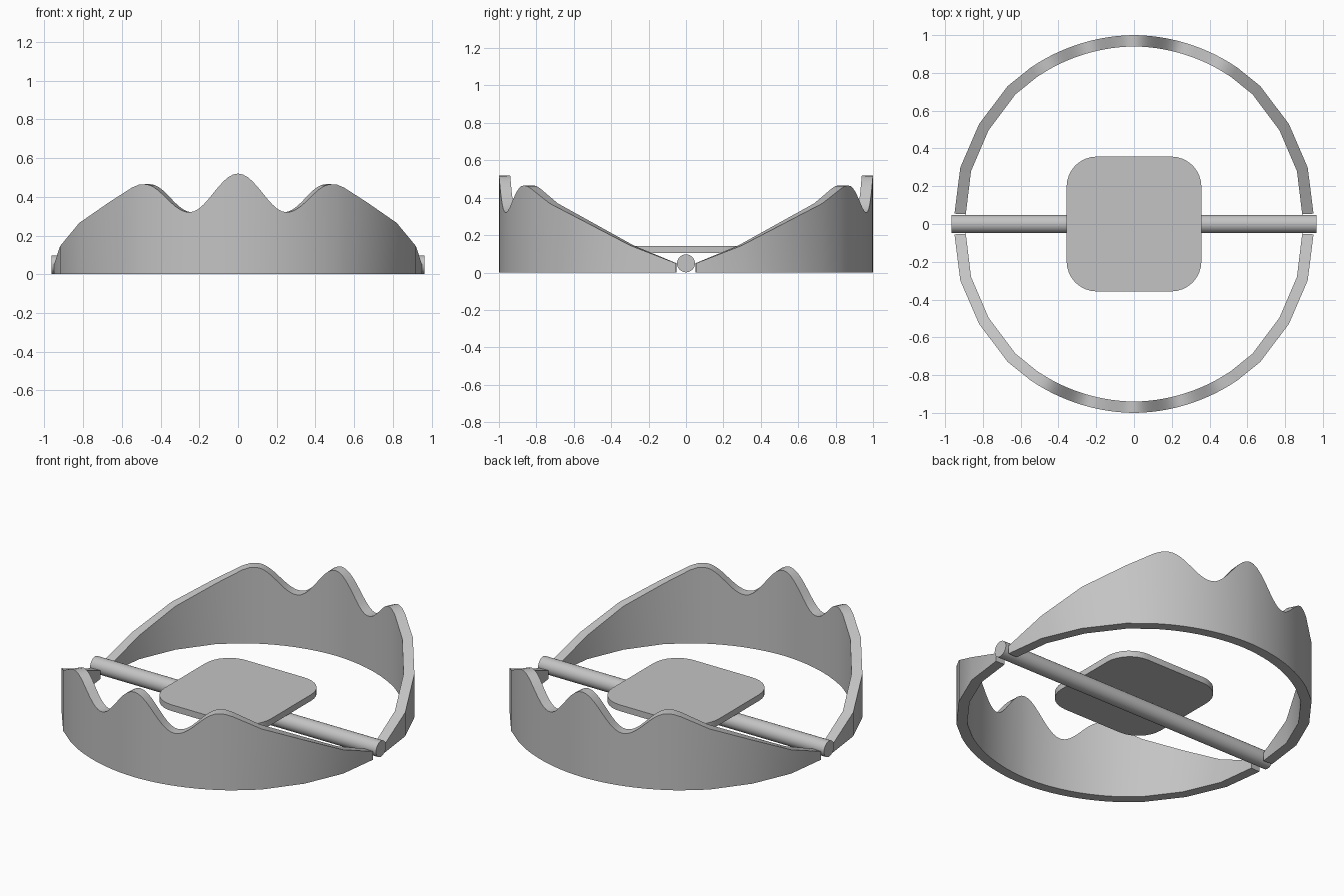
import bpy, bmesh
from math import sin, cos, pi, radians

cube = bpy.data.objects.get("Cube")
if cube:
    bpy.data.objects.remove(cube, do_unlink=True)

steel = bpy.data.materials.new("grey steel")
steel.use_nodes = True
steel.diffuse_color = (0.55, 0.55, 0.55, 1)
steel.node_tree.nodes["Principled BSDF"].inputs["Base Color"].default_value = (0.55, 0.55, 0.55, 1)


def finish(name, bm):
    bmesh.ops.recalc_face_normals(bm, faces=bm.faces)
    mesh = bpy.data.meshes.new(name)
    bm.to_mesh(mesh)
    bm.free()
    obj = bpy.data.objects.new(name, mesh)
    bpy.context.collection.objects.link(obj)
    mesh.materials.append(steel)
    bpy.ops.object.select_all(action='DESELECT')
    obj.select_set(True)
    bpy.context.view_layer.objects.active = obj
    bpy.ops.object.shade_smooth_by_angle(angle=radians(30))
    return obj


def wave(start, end, steps):
    """Rounded slope between a tooth tip and a valley: (angle, height)."""
    (a0, z0), (a1, z1) = start, end
    return [(a0 + (a1 - a0) * i / steps,
             z1 + (z0 - z1) * (1 + cos(pi * i / steps)) / 2) for i in range(steps)]


# Half of a jaw: angle from the middle, outer radius and height
tip, valley, side_tip = (0, 0.52), (14.6, 0.32), (29, 0.465)
teeth = wave(tip, valley, 10) + wave(valley, side_tip, 10) + [side_tip, (31, 0.463), (33.5, 0.448)]
half = [(a, 1 - 0.00023 * a, z) for a, z in teeth]
half += [(42.5, 0.99, 0.37), (57.2, 0.976, 0.265), (72, 0.967, 0.145), (86.7, 0.952, 0.05)]
profile = [(-a, r, z) for a, r, z in reversed(half[1:])] + half
WALL = 0.06


# Toothed jaws, one in front and one behind
def jaw(name, side):
    bm = bmesh.new()
    rings = []
    for a, r, z in profile:
        a = radians(a)
        rings.append([bm.verts.new((rad * sin(a), side * rad * cos(a), h))
                      for rad, h in ((r, 0), (r, z), (r - WALL, z), (r - WALL, 0))])
    for p, q in zip(rings, rings[1:]):
        for i in range(4):
            j = (i + 1) % 4
            bm.faces.new((p[i], p[j], q[j], q[i]))
    bm.faces.new(rings[0])
    bm.faces.new(rings[-1])
    return finish(name, bm)


jaw("front_jaw", -1)
jaw("back_jaw", 1)


def prism(name, outline, offset):
    """Extrude a closed outline along an offset."""
    bm = bmesh.new()
    face = bm.faces.new([bm.verts.new(p) for p in outline])
    top = bmesh.ops.extrude_face_region(bm, geom=[face])["geom"]
    bmesh.ops.translate(bm, vec=offset,
                        verts=[v for v in top if isinstance(v, bmesh.types.BMVert)])
    return finish(name, bm)


# Hinge rod across the middle
R = 0.048
prism("hinge_rod", [(-0.965, R * cos(2 * pi * i / 32), 0.049 + R * sin(2 * pi * i / 32))
                    for i in range(32)], (1.93, 0, 0))

# Rounded trigger plate resting on the rod
SIZE, CORNER, STEPS = 0.357, 0.16, 8
outline = []
for quarter, (sx, sy) in enumerate(((1, 1), (-1, 1), (-1, -1), (1, -1))):
    for i in range(STEPS + 1):
        a = (quarter + i / STEPS) * pi / 2
        outline.append((sx * (SIZE - CORNER) + CORNER * cos(a),
                        sy * (SIZE - CORNER) + CORNER * sin(a), 0.105))
prism("trigger_plate", outline, (0, 0, 0.038))
